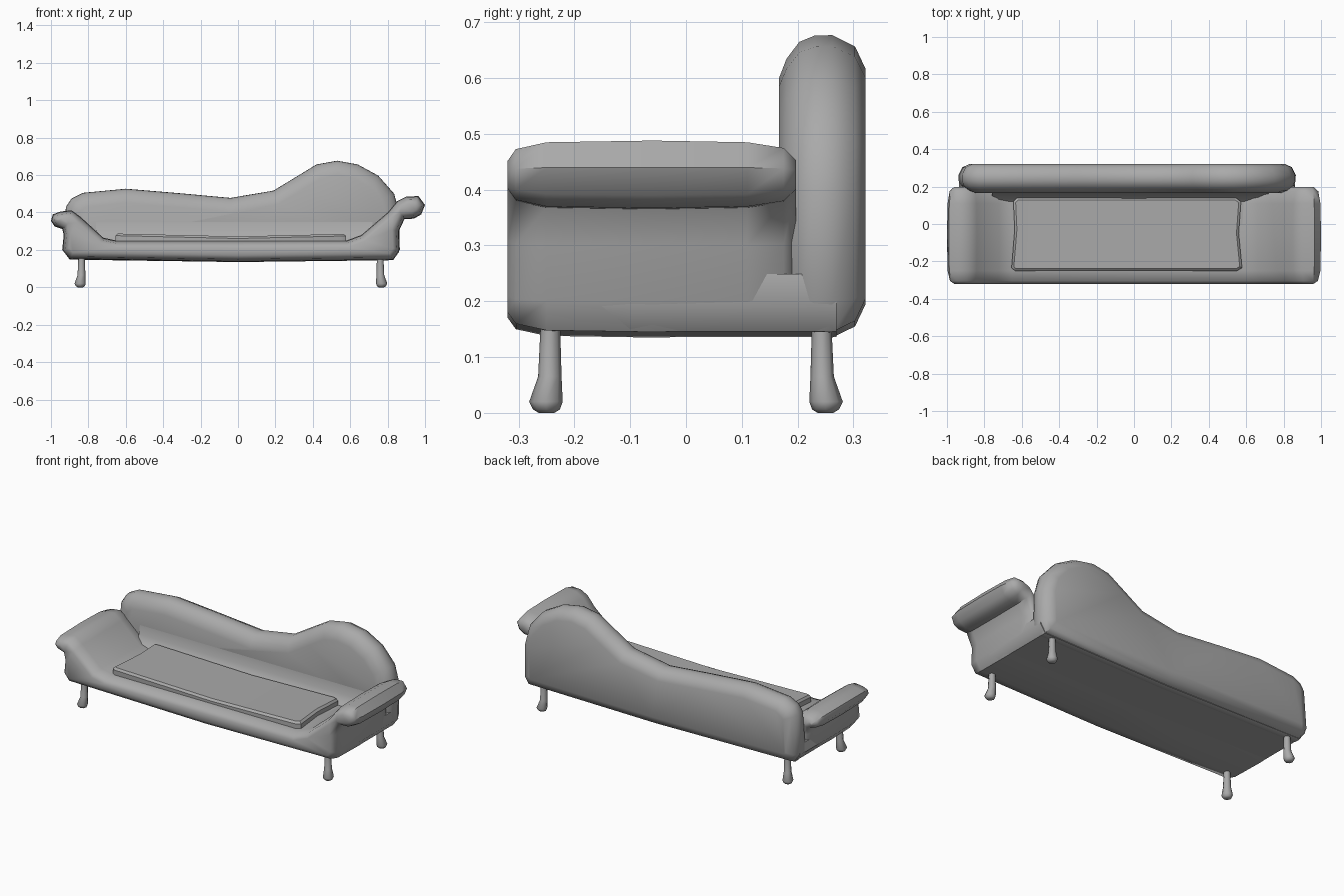
import bpy, bmesh, math
from mathutils import Vector

if "Cube" in bpy.data.objects:
    bpy.data.objects.remove(bpy.data.objects["Cube"])

grey = bpy.data.materials.new("grey_upholstery")
grey.use_nodes = True
GREY = (0.4, 0.4, 0.4, 1)
grey.diffuse_color = GREY
grey.node_tree.nodes["Principled BSDF"].inputs["Base Color"].default_value = GREY


def inset(outline, d):
    """Move a counter-clockwise outline inward by d."""
    pts = [Vector(p) for p in outline]
    result = []
    for i, p in enumerate(pts):
        a = (p - pts[i - 1]).normalized()
        b = (pts[(i + 1) % len(pts)] - p).normalized()
        n = Vector((-a.y - b.y, a.x + b.x)).normalized()
        result.append(p + n * d / max(0.7, n.dot(Vector((-a.y, a.x)))))
    return result


def loft(name, rings, angle=50):
    """Skin a list of closed rings and cap both ends."""
    bm = bmesh.new()
    loops = [[bm.verts.new(p) for p in ring] for ring in rings]
    for a, b in zip(loops, loops[1:]):
        for i in range(len(a)):
            bm.faces.new((a[i - 1], a[i], b[i], b[i - 1]))
    bm.faces.new(loops[0])
    bm.faces.new(loops[-1])
    bmesh.ops.recalc_face_normals(bm, faces=bm.faces)
    bmesh.ops.triangulate(bm, faces=[f for f in bm.faces if len(f.verts) > 4])
    mesh = bpy.data.meshes.new(name)
    bm.to_mesh(mesh)
    bm.free()
    mesh.materials.append(grey)
    obj = bpy.data.objects.new(name, mesh)
    bpy.context.collection.objects.link(obj)
    bpy.ops.object.select_all(action='DESELECT')
    obj.select_set(True)
    bpy.context.view_layer.objects.active = obj
    bpy.ops.object.shade_smooth_by_angle(angle=math.radians(angle))
    return obj


def slab(name, outline, stations):
    """Front outline (x, z) lofted along y; stations are (y, inset)."""
    return loft(name, [[(p.x, y, p.y) for p in inset(outline, d)]
                       for y, d in stations])


# Seat with the two scrolled arms
seat = [(-0.9, 0.15), (0, 0.135), (0.83, 0.145), (0.865, 0.2), (0.86, 0.3),
        (0.89, 0.365), (0.94, 0.367), (0.98, 0.39), (1, 0.44), (0.965, 0.488),
        (0.9, 0.485), (0.85, 0.46), (0.8, 0.4), (0.66, 0.28), (0.58, 0.25),
        (0, 0.25), (-0.65, 0.25), (-0.72, 0.265), (-0.84, 0.375),
        (-0.89, 0.412), (-0.95, 0.405), (-0.99, 0.39), (-1, 0.355),
        (-0.98, 0.325), (-0.94, 0.312), (-0.932, 0.28), (-0.94, 0.2)]
slab("seat_and_arms", seat,
     [(-0.32, 0.036), (-0.305, 0.015), (-0.25, 0.003), (-0.06, 0),
      (0.11, 0.003), (0.175, 0.013), (0.197, 0.034)])

# Underframe that joins the seat to the back
under = [(-0.9, 0.15), (0, 0.135), (0.83, 0.145), (0.863, 0.19),
         (0.855, 0.25), (-0.925, 0.25), (-0.938, 0.2)]
slab("underframe", under, [(-0.24, 0.012), (-0.1, 0.001), (0.27, 0.001)])

# Curved backrest
back = [(-0.9, 0.148), (0, 0.135), (0.83, 0.145), (0.865, 0.2), (0.862, 0.4),
        (0.835, 0.5), (0.75, 0.597), (0.64, 0.657), (0.53, 0.677),
        (0.42, 0.657), (0.31, 0.59), (0.19, 0.517), (-0.04, 0.478),
        (-0.3, 0.502), (-0.6, 0.527), (-0.83, 0.505), (-0.89, 0.475),
        (-0.92, 0.43), (-0.938, 0.2)]
slab("backrest", back,
     [(0.167, 0.075), (0.18, 0.042), (0.203, 0.012), (0.23, 0.001),
      (0.262, 0), (0.303, 0.02), (0.322, 0.06)])

# Padded cove where the seat meets the back
cove = [(0.1, 0.23), (0.2, 0.23), (0.2, 0.35), (0.167, 0.35),
        (0.158, 0.3), (0.138, 0.265)]
loft("back_cove", [[(x, y, z) for y, z in cove] for x in (-0.76, 0.72)], 60)

# Loose seat cushion, pinched at the sides and sagging in the middle
cushion = [(-0.635, -0.25), (0, -0.25), (0.55, -0.25), (0.578, -0.235),
           (0.56, -0.05), (0.572, 0.12), (0.545, 0.14), (0, 0.14),
           (-0.625, 0.14), (-0.645, 0.12), (-0.638, -0.03), (-0.655, -0.235)]
loft("seat_cushion", [[(p.x, p.y, z - 0.014 * (1 - abs(p.x) / 0.6))
                       for p in inset(cushion, d)]
                      for z, d in ((0.22, 0), (0.275, 0), (0.286, 0.012))], 40)

# Four turned legs with feet kicked outward
for x, side in ((-0.836, "right"), (0.76, "left")):
    for y, end in ((-0.243, "front"), (0.243, "back")):
        sx, sy = math.copysign(1, x), math.copysign(1, y)
        rings = []
        for z, r, out in ((0, 0.014, 0.007), (0.006, 0.024, 0.007),
                          (0.02, 0.03, 0.008), (0.065, 0.021, 0.001),
                          (0.17, 0.017, 0)):
            rings.append([(x + sx * out + r * math.cos(k * math.pi / 4),
                           y + sy * out + r * math.sin(k * math.pi / 4), z)
                          for k in range(8)])
        loft(end + "_" + side + "_leg", rings, 60)
